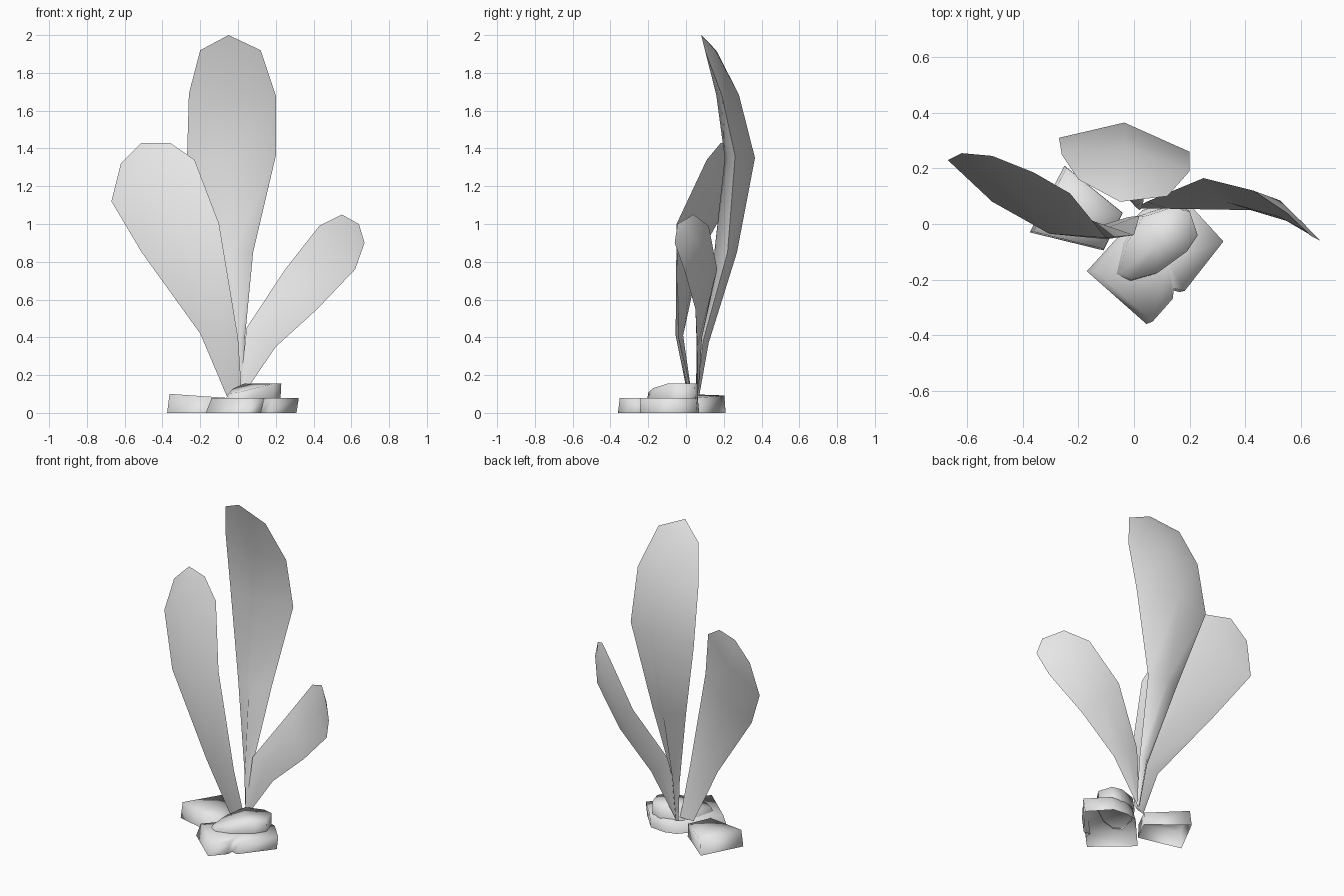
import bpy
from mathutils import Vector

default_cube = bpy.data.objects.get("Cube")
if default_cube:
    bpy.data.objects.remove(default_cube, do_unlink=True)

# One pale grey for everything
grey = bpy.data.materials.new("pale_grey")
grey.use_nodes = True
colour = (0.8, 0.8, 0.8, 1)
grey.diffuse_color = colour
for node in grey.node_tree.nodes:
    if node.type == "BSDF_PRINCIPLED":
        node.inputs["Base Color"].default_value = colour
        node.inputs["Roughness"].default_value = 0.7


def add_object(name, points, faces):
    """Make a smooth mesh object from points and faces."""
    mesh = bpy.data.meshes.new(name)
    mesh.from_pydata([tuple(point) for point in points], [], faces)
    mesh.update()
    mesh.materials.append(grey)
    for polygon in mesh.polygons:
        polygon.use_smooth = True
    result = bpy.data.objects.new(name, mesh)
    bpy.context.collection.objects.link(result)
    return result


def add_leaf(name, rows, tip):
    """Fleshy leaf: each row is left edge, right edge and half thickness."""
    points, faces = [], []
    # Front and back skins, each with its own midrib
    for direction in (-1, 1):
        start = len(points)
        for left, right, belly in rows:
            left, right = Vector(left), Vector(right)
            midrib = (left + right) / 2 + Vector((0, direction * belly, 0))
            points += [left, midrib, right]
        points.append(Vector(tip))
        skin = []
        for row in range(len(rows) - 1):
            for side in range(2):
                first = start + row * 3 + side
                skin.append((first, first + 1, first + 4, first + 3))
        # Close the skin at the tip
        last = len(points) - 4
        for side in range(2):
            skin.append((last + side, last + side + 1, last + 3))
        faces += skin if direction < 0 else [face[::-1] for face in skin]
    return add_object(name, points, faces)


def add_stone(name, outline, bottom, height_at, inset, lean):
    """Flat stone, open below: leaning walls and a gently domed top."""
    count = len(outline)
    centre = sum((Vector(point) for point in outline), Vector((0, 0))) / count
    points, faces = [], []
    for x, y in outline:
        points.append((x, y, bottom))
    for corner in outline:
        x, y = Vector(corner).lerp(centre, inset)
        points.append((x + lean, y, height_at(x, y)))
    points.append((centre.x + lean, centre.y, height_at(centre.x, centre.y)))
    for i in range(count):
        following = (i + 1) % count
        faces.append((i, following, count + following, count + i))
        faces.append((count + i, count + following, 2 * count))
    return add_object(name, points, faces)


# Tall leaf at the back, curling forward
add_leaf("tall_leaf", [
    ((0.01, 0.06, 0.09), (0.03, 0.06, 0.09), 0.01),
    ((-0.02, 0.09, 0.36), (0.035, 0.09, 0.38), 0.03),
    ((-0.14, 0.2, 0.85), (0.08, 0.22, 0.85), 0.06),
    ((-0.27, 0.31, 1.34), (0.2, 0.26, 1.36), 0.08),
    ((-0.26, 0.25, 1.69), (0.2, 0.19, 1.68), 0.06),
    ((-0.2, 0.16, 1.92), (0.12, 0.1, 1.92), 0.025),
], (-0.05, 0.08, 2))

# Broad leaf leaning to the right side
add_leaf("broad_leaf", [
    ((-0.06, 0.01, 0.09), (0.02, 0.03, 0.1), 0.005),
    ((-0.2, -0.03, 0.42), (0, -0.04, 0.4), 0.02),
    ((-0.51, 0.08, 0.85), (-0.1, -0.05, 1), 0.05),
    ((-0.67, 0.23, 1.12), (-0.23, 0.11, 1.34), 0.04),
    ((-0.62, 0.255, 1.32), (-0.36, 0.185, 1.43), 0.015),
], (-0.51, 0.245, 1.43))

# Short leaf leaning to the left side
add_leaf("short_leaf", [
    ((0.01, 0.06, 0.1), (0.03, 0.06, 0.1), 0.005),
    ((0.045, 0.08, 0.45), (0.2, 0.06, 0.35), 0.015),
    ((0.25, 0.165, 0.76), (0.42, 0.05, 0.55), 0.03),
    ((0.43, 0.12, 0.99), (0.62, -0.01, 0.76), 0.03),
    ((0.55, 0.04, 1.05), (0.67, -0.06, 0.9), 0.012),
], (0.64, -0.045, 1))

# Square front stone with a small notch in one side
add_stone("front_stone", [
    (-0.17, -0.17), (0.045, -0.36), (0.12, -0.275), (0.125, -0.235),
    (0.165, -0.245), (0.31, -0.06), (0.2, 0.06), (0.1, 0.07), (0.03, 0.05),
], 0, lambda x, y: 0.08, 0.04, 0.02)

# Back stone, a little higher at its outer end
add_stone("back_stone", [
    (-0.375, -0.03), (-0.11, -0.095), (-0.04, 0.04), (-0.25, 0.21),
], 0, lambda x, y: 0.075 - 0.07 * x, 0.04, 0.005)

# Rounded stone resting on the front one, sloping down to the front
add_stone("upper_stone", [
    (-0.065, -0.18), (-0.015, -0.205), (0.075, -0.18), (0.185, -0.1),
    (0.225, -0.04), (0.195, 0.05), (0.13, 0.065), (0.02, 0.03), (-0.04, -0.07),
], 0.075, lambda x, y: min(0.155, 0.15 + 0.2 * (x + y)), 0.04, 0.01)
